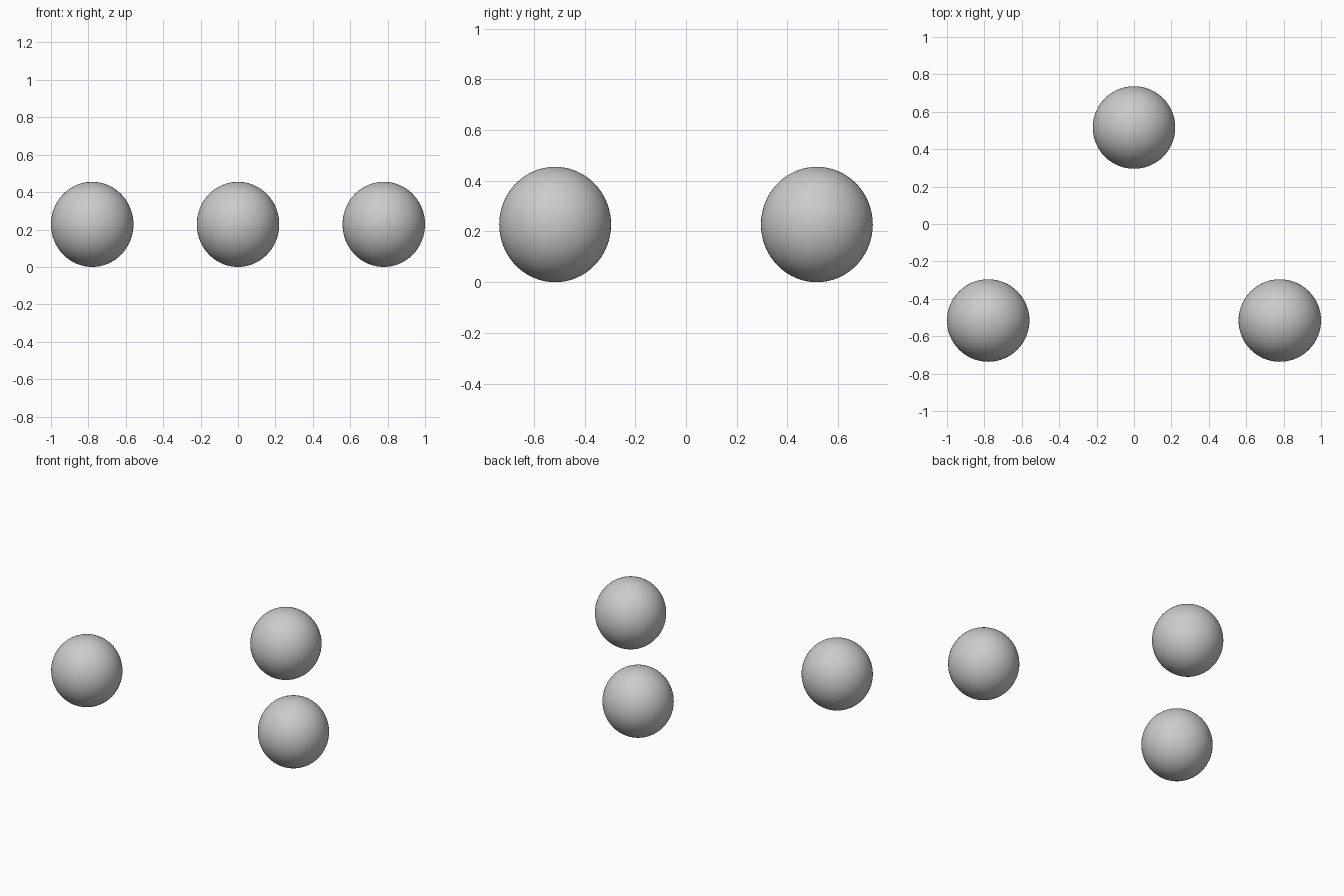
import bpy

if "Cube" in bpy.data.objects:
    bpy.data.objects.remove(bpy.data.objects["Cube"])

RADIUS = 0.2205       # horizontal radius
HALF_HEIGHT = 0.2275  # slightly taller than wide


def ball(name, x, y):
    bpy.ops.mesh.primitive_uv_sphere_add(
        segments=64, ring_count=32, radius=1, location=(x, y, HALF_HEIGHT))
    obj = bpy.context.object
    obj.name = name
    obj.scale = (RADIUS, RADIUS, HALF_HEIGHT)
    bpy.ops.object.transform_apply(location=False, rotation=False, scale=True)
    bpy.ops.object.shade_smooth()
    return obj


# Two balls in front, one centred behind
for side, x in (("left", -0.7795), ("right", 0.7795)):
    ball(f"front_{side}_ball", x, -0.516)
ball("back_ball", 0, 0.516)
